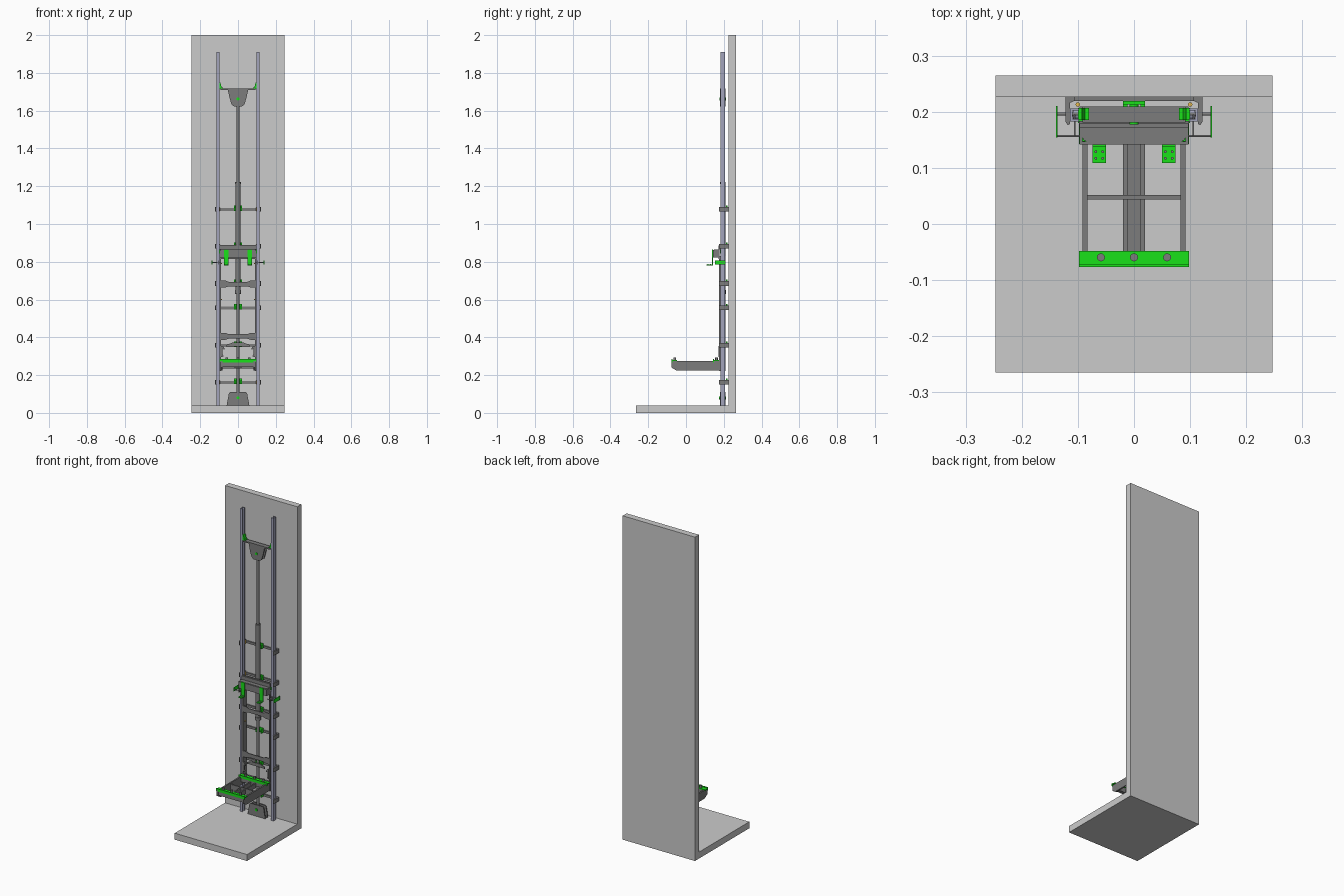
import bpy, bmesh, math
from mathutils import Vector

if "Cube" in bpy.data.objects:
    bpy.data.objects.remove(bpy.data.objects["Cube"])


def material(name, rgb):
    m = bpy.data.materials.new(name)
    m.diffuse_color = (*rgb, 1)
    m.use_nodes = True
    m.node_tree.nodes["Principled BSDF"].inputs["Base Color"].default_value = m.diffuse_color
    return m


STEEL = material("dark_steel", (0.2, 0.2, 0.2))
GREEN = material("green", (0.01, 0.75, 0.01))
RAIL = material("rail_blue_grey", (0.36, 0.37, 0.5))
GOLD = material("gold", (0.8, 0.5, 0.08))


def finish(name, bm, mat):
    bmesh.ops.recalc_face_normals(bm, faces=bm.faces)
    me = bpy.data.meshes.new(name)
    bm.to_mesh(me)
    bm.free()
    ob = bpy.data.objects.new(name, me)
    bpy.context.collection.objects.link(ob)
    if mat:
        me.materials.append(mat)
    return ob


def prism(name, pts, axis, a, b, mat=STEEL):
    """Extrude a 2D profile along an axis: x -> (y,z), y -> (x,z), z -> (x,y)."""
    put = {"x": lambda p, t: (t, p[0], p[1]), "y": lambda p, t: (p[0], t, p[1]),
           "z": lambda p, t: (p[0], p[1], t)}[axis]
    bm = bmesh.new()
    f = bm.faces.new([bm.verts.new(put(p, a)) for p in pts])
    r = bmesh.ops.extrude_face_region(bm, geom=[f])
    d = Vector(put((0, 0), b - a))
    bmesh.ops.translate(bm, vec=d, verts=[v for v in r["geom"] if isinstance(v, bmesh.types.BMVert)])
    return finish(name, bm, mat)


def box(name, x0, x1, y0, y1, z0, z1, mat=STEEL):
    return prism(name, [(x0, y0), (x1, y0), (x1, y1), (x0, y1)], "z", z0, z1, mat)


def rod(name, c, r, a, b, axis="z", mat=STEEL, n=20):
    pts = [(c[0] + r * math.cos(2 * math.pi * i / n), c[1] + r * math.sin(2 * math.pi * i / n)) for i in range(n)]
    ob = prism(name, pts, axis, a, b, mat)
    for p in ob.data.polygons:
        p.use_smooth = len(p.vertices) == 4
    return ob


def sym(half):
    """Complete a right-half outline by mirroring it across x = 0."""
    return half + [(-x, y) for x, y in reversed(half)]


# wall and floor
prism("wall_and_floor", [(-.265, 0), (.265, 0), (.265, 2), (.226, 2), (.226, .04), (-.265, .04)],
      "x", -.247, .247, None)

# guide rails, C channels opening inward
for s in (-1, 1):
    c = [(.098, .183), (.114, .183), (.114, .206), (.098, .206), (.098, .202), (.110, .202), (.110, .187), (.098, .187)]
    prism("guide_rail", [(s * x, y) for x, y in c], "z", .04, 1.91, RAIL)

# wall brackets holding the rails
for z in (.162, .358, .556, .685, .882, 1.078):
    box("wall_bracket_bar", -.12, .12, .219, .226, z - .008, z + .006)
    for s in (-1, 1):
        p = [(.122, .226), (.105, .226), (.105, .220), (.114, .216), (.1145, .178), (.118, .176), (.122, .182)]
        prism("wall_bracket_leg", [(s * x, y) for x, y in p], "z", z - .012, z + .012)
        rod("bracket_bolt", (s * .1, .213), .004, z - .01, z + .01, mat=GOLD, n=12)
    box("bracket_clip_plate", -.02, .02, .213, .219, z - .008, z + .02, GREEN)
    for s in (-1, 1):
        box("bracket_clip_tab", s * .012, s * .02, .200, .213, z - .008, z + .012, GREEN)

# lifting cylinder
rod("lift_lower_rod", (0, .195), .009, .08, .64)
rod("lift_outer_tube", (0, .195), .0135, .64, 1.22)
rod("lift_upper_rod", (0, .195), .0085, 1.22, 1.66)
rod("lift_collar", (0, .195), .016, .63, .65)
rod("lift_top_collar", (0, .195), .015, 1.212, 1.222)

# foot of the cylinder
foot = sym([(.06, .04), (.048, .105), (.04, .11)])
for y in (.18, .203):
    prism("foot_plate", foot, "y", y, y + .006)
box("foot_base", -.058, .058, .18, .209, .04, .046)
rod("foot_pin", (0, .08), .008, .176, .213, "y", GREEN)

# head bracket on top of the cylinder
head = sym([(.02, 1.622), (.034, 1.632), (.044, 1.665), (.053, 1.705), (.053, 1.712)])
for y in (.181, .204):
    prism("head_plate", head, "y", y, y + .005)
box("head_cross_plate", -.092, .092, .181, .209, 1.71, 1.718)
rod("head_pin", (0, 1.662), .008, .177, .213, "y", GREEN)
for s in (-1, 1):
    box("head_foot", s * .08, s * .1, .185, .207, 1.718, 1.723, GREEN)
    prism("head_guide", [(s * .097, 1.715), (s * .1, 1.75), (s * .093, 1.75), (s * .086, 1.718)],
          "y", .185, .207, GREEN)

# moving frame: side posts, shaped crossbars and rollers
for s in (-1, 1):
    box("frame_post", s * .089, s * .097, .174, .209, .222, .83)
    for z in (.25, .33, .6, .79):
        rod("frame_roller", (.195, z), .0085, s * .096, s * .109, "x", RAIL)
        rod("roller_axle", (.195, z), .003, s * .084, s * .112, "x", GOLD, 10)
    # hooks carrying the fork
    hook = [(.076, .30), (.089, .295), (.089, .355), (.08, .355), (.07, .34), (.074, .335), (.081, .34), (.081, .31)]
    prism("fork_hook", [(s * x, z) for x, z in hook], "y", .172, .182)
for z in (.405, .682):
    bow = [(0, z + .012), (.05, z + .012), (.068, z + .019), (.098, z + .019)]
    bow += [(x, 2 * z - h) for x, h in reversed(bow)]
    bow = bow[:-1] + [(-x, h) for x, h in reversed(bow[1:-1])]
    bow = [p for i, p in enumerate(bow) if p[0] != 0 or i]
    prism("frame_crossbar", bow, "y", .174, .180)
box("frame_top_plate", -.098, .098, .178, .184, .865, .89)
box("frame_bottom_bar", -.092, .092, .176, .204, .24, .268)
prism("frame_tie", sym([(.045, .352), (.06, .35), (.06, .36), (.03, .372)]), "y", .174, .18)

# upper carriage box with its curved lid
box("carriage_front", -.097, .097, .142, .147, .822, .862)
box("carriage_back", -.097, .097, .172, .178, .815, .886)
prism("carriage_lid", sym([(.085, .147), (.09, .15), (.097, .165), (.097, .175)]), "z", .858, .864)
for s in (-1, 1):
    box("carriage_end", s * .092, s * .097, .142, .178, .822, .862)
    # green support hooks
    hook = [(.142, .866), (.137, .866), (.137, .786), (.109, .786), (.109, .780), (.142, .780)]
    prism("support_hook", hook, "x", s * .05, s * .074, GREEN)
    for x in (.056, .068):
        for y in (.117, .129):
            rod("hook_bolt", (s * x, y), .0025, .785, .789, n=10)
    box("carriage_side_tab", s * .083, s * .1, .18, .207, .845, .865, GREEN)
    # locking rod and end bar
    rod("locking_rod", (.196, .797), .003, s * .09, s * .139, "x", STEEL, 12)
    rod("front_locking_rod", (.157, .797), .002, s * .09, s * .138, "x", STEEL, 12)
    box("locking_end_bar", s * .136, s * .139, .154, .21, .785, .808, GREEN)
    box("locking_stop", s * .104, s * .107, .157, .195, .785, .808)

# fork arms
arm = [(-.077, .275), (-.077, .24), (-.05, .224), (.205, .224), (.205, .275)]
for s in (-1, 1):
    prism("fork_arm", arm, "x", s * .083, s * .092)
box("fork_tie_bar", -.083, .083, .044, .052, .235, .268)

# central fork channel
box("fork_channel_floor", -.02, .02, -.05, .145, .234, .240)
for s in (-1, 1):
    box("fork_channel_side", s * .012, s * .02, -.05, .145, .24, .262)

# green angle bars across the fork, with bolts
for y0, y1 in ((-.077, -.048), (.143, .174)):
    box("fork_bar_top", -.098, .098, y0, y1, .274, .280, GREEN)
    box("fork_bar_lip", -.098, .098, y0, y0 + .005, .268, .285, GREEN)
    box("fork_bar_web", -.083, .083, y0 + .004, y1 - .004, .244, .274)
    for x in (-.059, 0, .059):
        rod("bar_bolt", (x, (y0 + y1) / 2 + .003), .007, .279, .294)
